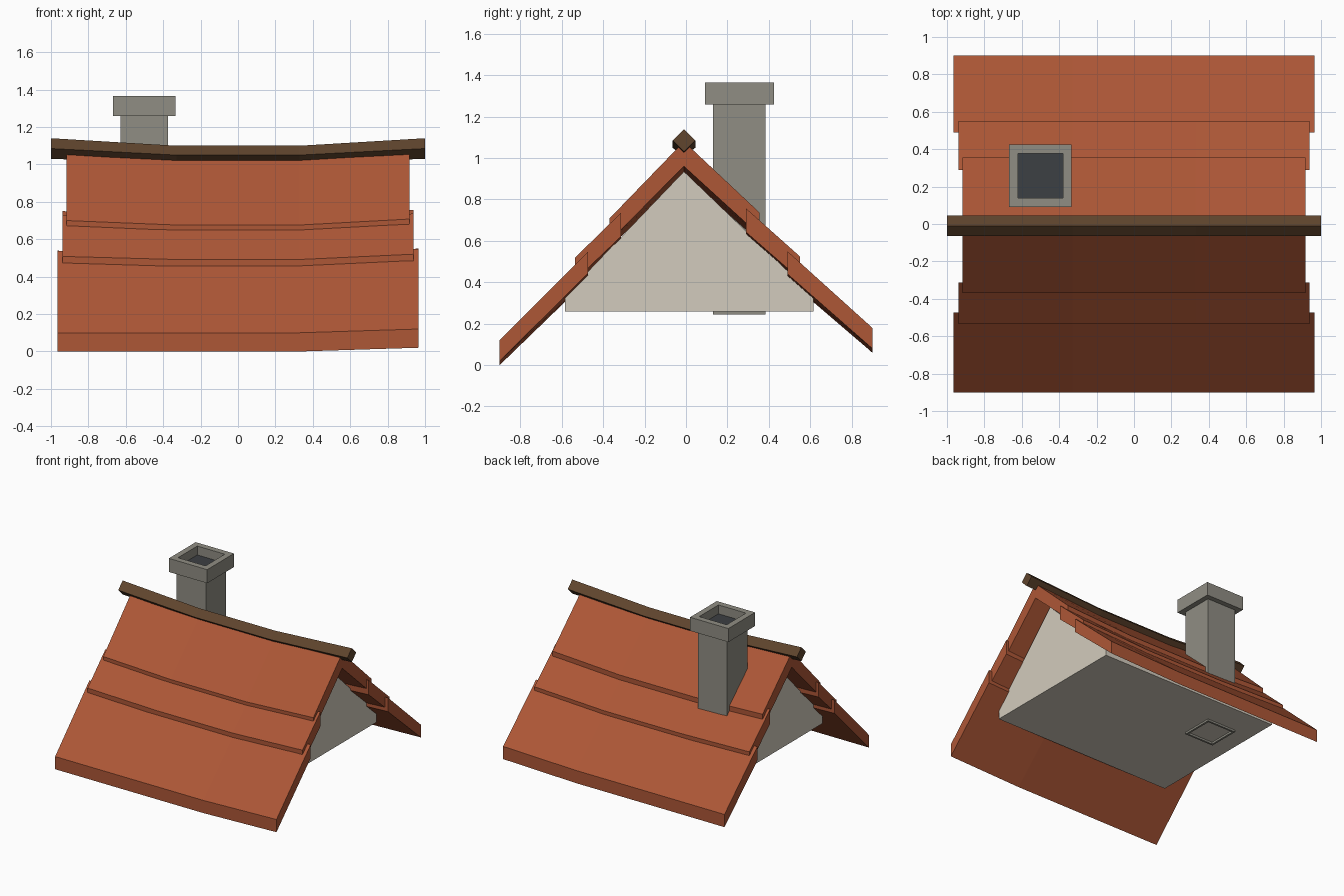
import bpy, bmesh

if "Cube" in bpy.data.objects:
    bpy.data.objects.remove(bpy.data.objects["Cube"])


def material(name, rgb):
    m = bpy.data.materials.new(name)
    m.diffuse_color = (*rgb, 1)
    m.use_nodes = True
    m.node_tree.nodes["Principled BSDF"].inputs["Base Color"].default_value = m.diffuse_color
    return m


TILE = material("tile", (0.42, 0.095, 0.037))
WOOD = material("wood", (0.115, 0.058, 0.026))
PLASTER = material("plaster", (0.65, 0.60, 0.51))
STONE = material("stone", (0.28, 0.27, 0.23))
SOOT = material("soot", (0.045, 0.05, 0.056))


def loft(name, rings, mat, cyclic=False):
    """Bridge equal-sized rings of points; cap the ends unless cyclic."""
    bm = bmesh.new()
    vs = [[bm.verts.new(p) for p in ring] for ring in rings]
    n = len(rings[0])
    pairs = list(zip(vs, vs[1:])) + ([(vs[-1], vs[0])] if cyclic else [])
    for a, b in pairs:
        for i in range(n):
            j = (i + 1) % n
            bm.faces.new((a[i], a[j], b[j], b[i]))
    if not cyclic:
        bm.faces.new(vs[0])
        bm.faces.new(vs[-1])
    bmesh.ops.recalc_face_normals(bm, faces=bm.faces)
    me = bpy.data.meshes.new(name)
    bm.to_mesh(me)
    bm.free()
    me.materials.append(mat)
    ob = bpy.data.objects.new(name, me)
    bpy.context.collection.objects.link(ob)
    return ob


def square(cx, cy, h, z):
    return [(cx + sx * h, cy + sy * h, z)
            for sx, sy in ((-1, -1), (1, -1), (1, 1), (-1, 1))]


RIDGE_Y = -0.01


def lift(x, y):
    """Upturn of the roof ends, fading towards the eaves."""
    if abs(x) < 0.4:
        return 0
    t = abs(y - RIDGE_Y) / 0.89
    return 0.04 - (0.02 if x > 0 else 0.04) * t


# overlapping roof courses: half length, lower and upper (y, z), thicknesses
courses = {
    "front_lower_tiles": (0.966, (-0.90, 0.12), (-0.473, 0.548), 0.10, 0.105),
    "front_middle_tiles": (0.938, (-0.535, 0.52), (-0.313, 0.737), 0.11, 0.115),
    "front_upper_tiles": (0.917, (-0.37, 0.708), (RIDGE_Y, 1.08), 0.11, 0.12),
    "back_lower_tiles": (0.966, (0.90, 0.18), (0.49, 0.55), 0.10, 0.11),
    "back_middle_tiles": (0.938, (0.55, 0.525), (0.29, 0.757), 0.11, 0.115),
    "back_upper_tiles": (0.917, (0.355, 0.737), (RIDGE_Y, 1.08), 0.11, 0.12),
}
for name, (hx, (y0, z0), (y1, z1), t0, t1) in courses.items():
    z0 -= lift(1, y0)
    z1 -= lift(1, y1)
    rings = []
    for x in (-hx, -0.33, 0.33, hx):
        a, b = z0 + lift(x, y0), z1 + lift(x, y1)
        rings.append([(x, y0, a - t0), (x, y0, a), (x, y1, b), (x, y1, b - t1)])
    loft(name, rings, TILE)

# sagging diamond ridge beam
rings = []
for x, top, mid, low in ((-1, 1.14, 1.085, 1.03), (-0.33, 1.10, 1.05, 1.007),
                         (0.33, 1.10, 1.05, 1.007), (1, 1.14, 1.085, 1.03)):
    rings.append([(x, RIDGE_Y, top), (x, RIDGE_Y + 0.055, mid),
                  (x, RIDGE_Y, low), (x, RIDGE_Y - 0.055, mid)])
loft("ridge_beam", rings, WOOD)

# gable body under the roof
profile = [(-0.585, 0.26), (0.615, 0.26), (0.615, 0.335),
           (RIDGE_Y, 0.935), (-0.585, 0.335)]
loft("gable_body", [[(x, y, z) for y, z in profile] for x in (-0.78, 0.78)], PLASTER)

# hollow chimney shaft, cap and sooty flue
CX, CY = -0.50, 0.258


def tube(name, outer, inner, z0, z1):
    loft(name, [square(CX, CY, outer, z0), square(CX, CY, outer, z1),
                square(CX, CY, inner, z1), square(CX, CY, inner, z0)], STONE, True)


tube("chimney_shaft", 0.127, 0.112, 0.245, 1.26)
tube("chimney_cap", 0.167, 0.12, 1.258, 1.365)
loft("chimney_flue", [square(CX, CY, 0.12, 1.262), square(CX, CY, 0.12, 1.295)], SOOT)
